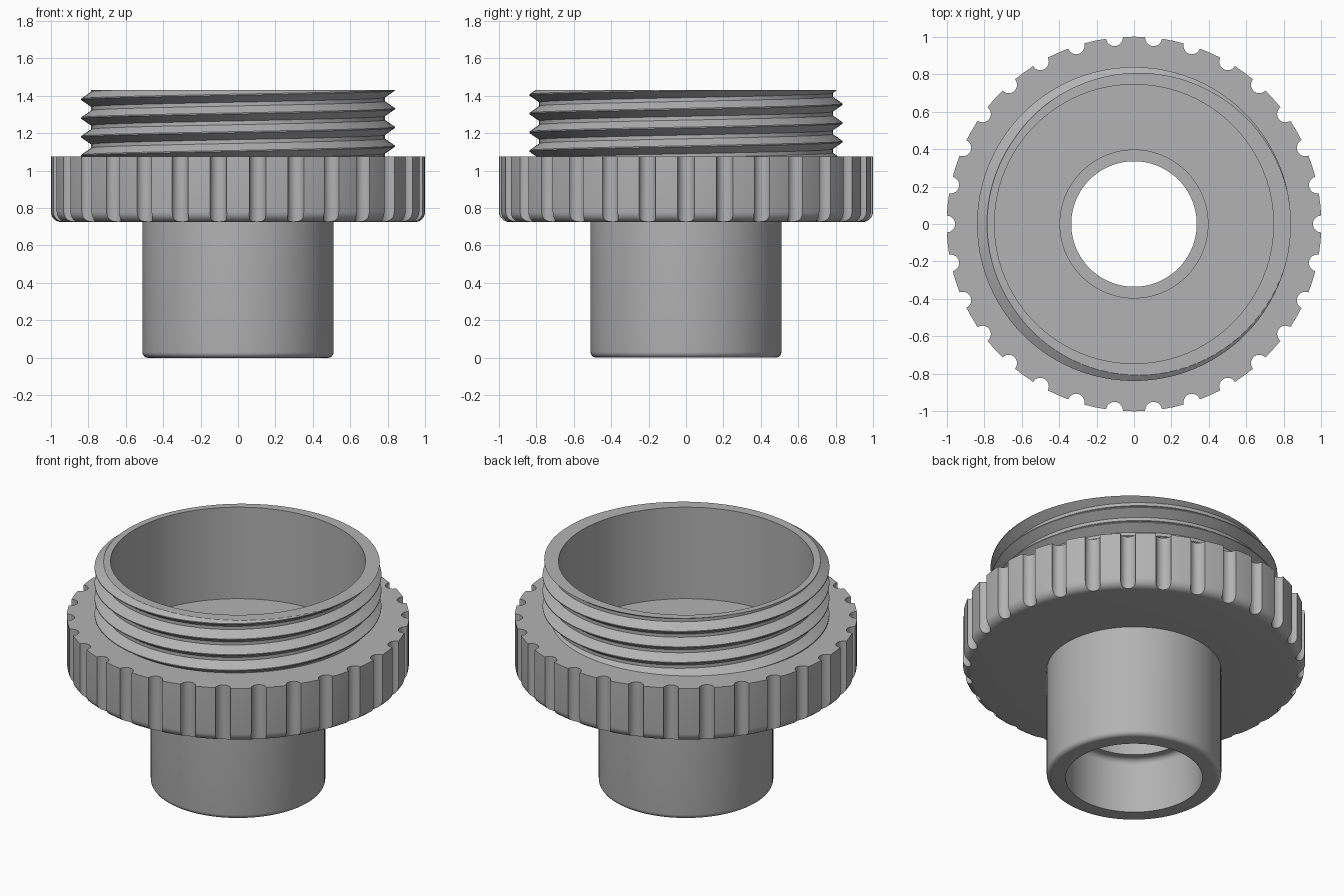
import bpy, bmesh, math

cube = bpy.data.objects.get("Cube")
if cube:
    bpy.data.objects.remove(cube)

grey = bpy.data.materials.new("plain_grey")
grey.use_nodes = True
COLOUR = (0.45, 0.45, 0.45, 1)
grey.diffuse_color = COLOUR
grey.node_tree.nodes["Principled BSDF"].inputs["Base Color"].default_value = COLOUR


def smooth(ob):
    bpy.ops.object.select_all(action="DESELECT")
    ob.select_set(True)
    bpy.context.view_layer.objects.active = ob
    bpy.ops.object.shade_smooth_by_angle(angle=math.radians(30))


def finish(name, bm):
    mesh = bpy.data.meshes.new(name)
    bm.to_mesh(mesh)
    bm.free()
    mesh.materials.append(grey)
    ob = bpy.data.objects.new(name, mesh)
    bpy.context.collection.objects.link(ob)
    return ob


def sweep(name, section, steps=96, closed=False):
    """Turn section(angle), a list of (radius, height), around the z axis."""
    bm = bmesh.new()
    cols = []
    for i in range(steps + 1):
        a = math.tau * i / steps
        cols.append([bm.verts.new((r * math.cos(a), r * math.sin(a), z)) for r, z in section(a)])
    for c, d in zip(cols, cols[1:]):
        n = len(c)
        for j in range(n if closed else n - 1):
            k = (j + 1) % n
            bm.faces.new((c[j], d[j], d[k], c[k]))
    bmesh.ops.remove_doubles(bm, verts=bm.verts, dist=1e-5)
    return finish(name, bm)


def arc(r, z, radius, start, end, n=6):
    """Points of a fillet in the section plane, angles in degrees."""
    angles = [math.radians(start + (end - start) * i / n) for i in range(n + 1)]
    return [(r + radius * math.cos(a), z + radius * math.sin(a)) for a in angles]


# Cup interior, stepped bore and outside of the stem
TOP, BORE, CUP = 1.43, 0.4, 0.745
core = [(CUP, TOP), (CUP, 0.84), (0.395, 0.84), (0.395, 0.45), (0.335, 0.45), (0.335, 0.35)]
core += arc(BORE - 0.035, 0.315, 0.035, 90, 0) + [(BORE, 0)]
core += arc(0.48, 0.03, 0.03, -90, 0) + [(0.51, 0.73)]
smooth(sweep("stem_and_cup", lambda a: core))

# Threaded neck with its flat lip
PITCH, BOTTOM = 0.1, 1.07
ROOT, CREST = 0.785, 0.838
KINKS = [(0, ROOT), (0.2, ROOT), (0.57, CREST), (0.63, CREST), (1, ROOT)]


def thread_radius(phase):
    for (p, r), (q, s) in zip(KINKS, KINKS[1:]):
        if phase <= q:
            return r + (s - r) * (phase - p) / (q - p)


def thread(a):
    start = BOTTOM - 2 * PITCH + PITCH * a / math.tau
    points = []
    for turn in range(7):
        for p, _ in KINKS[:-1]:
            z = min(max(start + PITCH * (turn + p), BOTTOM), TOP)
            points.append((thread_radius(((z - start) / PITCH + 1e-9) % 1), z))
    return points + [(CUP, TOP)]


smooth(sweep("threaded_neck", thread))

# Grip flange with a rounded lower edge
grip = [(0.505, 0.78), (0.505, 0.725)] + arc(0.945, 0.78, 0.055, -90, 0)
grip += [(1, 1.075), (0.775, 1.075), (0.775, 0.78)]
flange = sweep("grip_flange", lambda a: grip, 120, closed=True)

# Finger grooves cut around the flange
bm = bmesh.new()
GROOVES = 30
for i in range(GROOVES):
    a = math.tau * i / GROOVES
    made = bmesh.ops.create_cone(bm, cap_ends=True, segments=20, radius1=0.045, radius2=0.045, depth=0.8)
    bmesh.ops.translate(bm, verts=made["verts"], vec=(math.cos(a), math.sin(a), 0.9))
cutter = finish("groove_cutter", bm)
cutter.hide_render = True
cut = flange.modifiers.new("grooves", "BOOLEAN")
cut.object = cutter
cut.solver = "EXACT"
bpy.context.view_layer.objects.active = flange
bpy.ops.object.modifier_apply(modifier=cut.name)
bpy.data.objects.remove(cutter)
smooth(flange)
